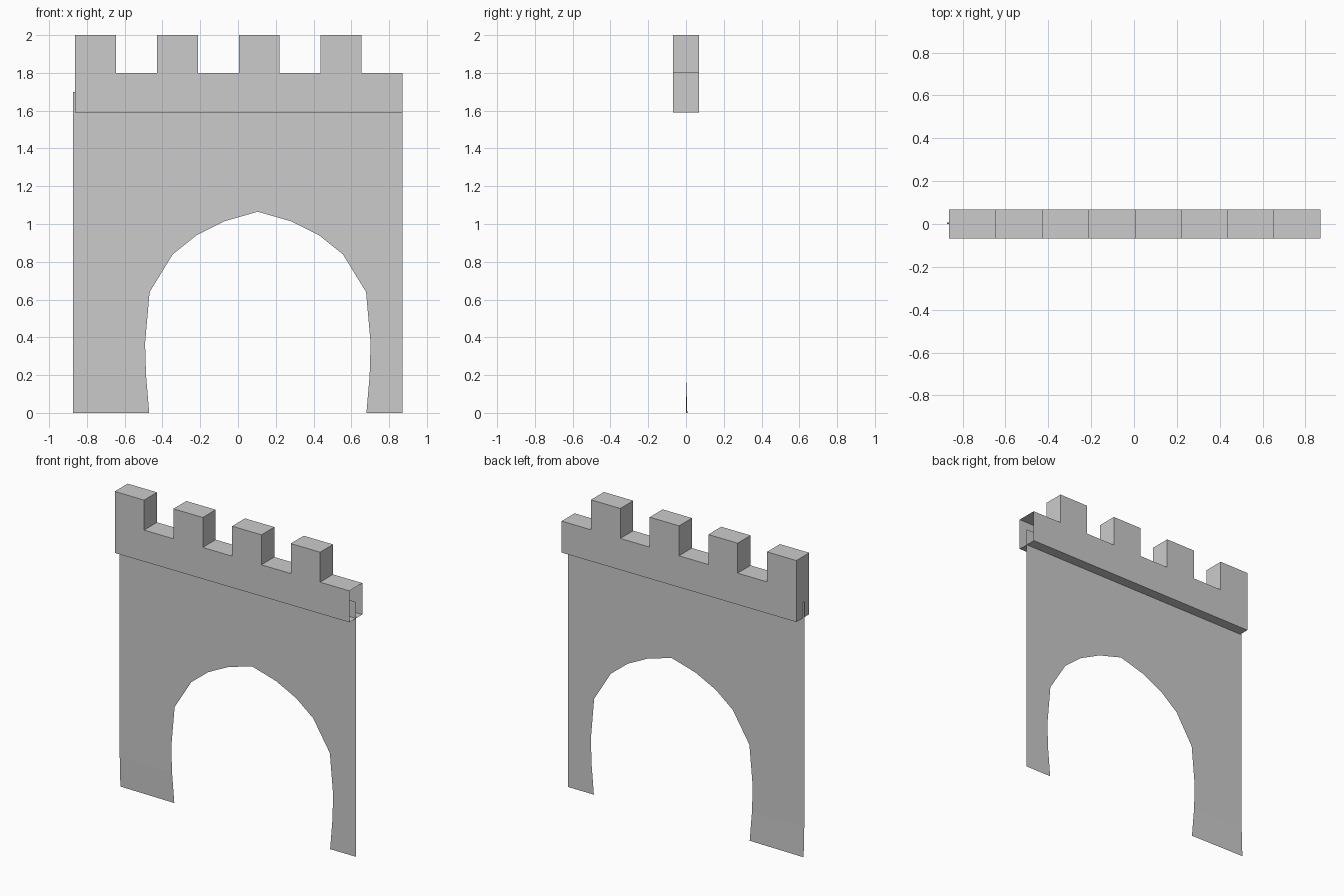
import bpy, bmesh

if "Cube" in bpy.data.objects:
    bpy.data.objects.remove(bpy.data.objects["Cube"])

X0, X1 = -0.873, 0.87


def make_object(name, bm):
    mesh = bpy.data.meshes.new(name)
    bm.to_mesh(mesh)
    bm.free()
    obj = bpy.data.objects.new(name, mesh)
    bpy.context.collection.objects.link(obj)
    return obj


# Thin arched wall: a single sheet with the archway in its outline
CENTRE = 0.105
half_arch = [(0.575, 0), (0.592, 0.2), (0.597, 0.37), (0.573, 0.64),
             (0.45, 0.84), (0.325, 0.94), (0.175, 1.015)]
left_arch = [(CENTRE - dx, z) for dx, z in half_arch] + [(CENTRE, 1.065)]
right_arch = [(CENTRE + dx, z) for dx, z in half_arch] + [(CENTRE, 1.065)]

bm = bmesh.new()


def wall_half(edge_x, arch):
    """Rows from the outer edge to the arch, then a panel above the arch."""
    rows = [(bm.verts.new((edge_x, 0, z)), bm.verts.new((x, 0, z))) for x, z in arch]
    for (a, b), (c, d) in zip(rows, rows[1:]):
        bm.faces.new((a, b, d, c))
    top = [bm.verts.new((x, 0, 1.7)) for x in (CENTRE, edge_x)]
    bm.faces.new((rows[-1][0], rows[-1][1], *top))
    return rows


left_rows = wall_half(X0, left_arch)
wall_half(X1, right_arch)
# Slightly bent left foot
left_rows[0][0].co.y = 0.007
bmesh.ops.remove_doubles(bm, verts=bm.verts[:], dist=1e-4)
bmesh.ops.recalc_face_normals(bm, faces=bm.faces[:])
bm.normal_update()
flat = [e for e in bm.edges if len(e.link_faces) == 2
        and min(v.co.z for v in e.verts) > 0.3]
bmesh.ops.dissolve_edges(bm, edges=flat, use_verts=False)
make_object("arched_wall", bm)

# Battlement: crenellated profile extruded through its depth
DEPTH, LEFT, CELLS = 0.068, -0.862, 8
step = (X1 - LEFT) / CELLS
profile = [(X1, 1.59), (LEFT, 1.59)]
for i in range(CELLS):
    top = 2.0 if i % 2 == 0 else 1.8
    profile += [(LEFT + i * step, top), (LEFT + (i + 1) * step, top)]

bm = bmesh.new()
front = bm.faces.new([bm.verts.new((x, -DEPTH, z)) for x, z in profile])
ext = bmesh.ops.extrude_face_region(bm, geom=[front], use_keep_orig=True)
moved = [g for g in ext["geom"] if isinstance(g, bmesh.types.BMVert)]
bmesh.ops.translate(bm, verts=moved, vec=(0, 2 * DEPTH, 0))
bmesh.ops.recalc_face_normals(bm, faces=bm.faces[:])
# Right end is left open
end = [f for f in bm.faces if all(abs(v.co.x - X1) < 1e-4 for v in f.verts)]
bmesh.ops.delete(bm, geom=end, context='FACES_ONLY')
make_object("battlement", bm)
